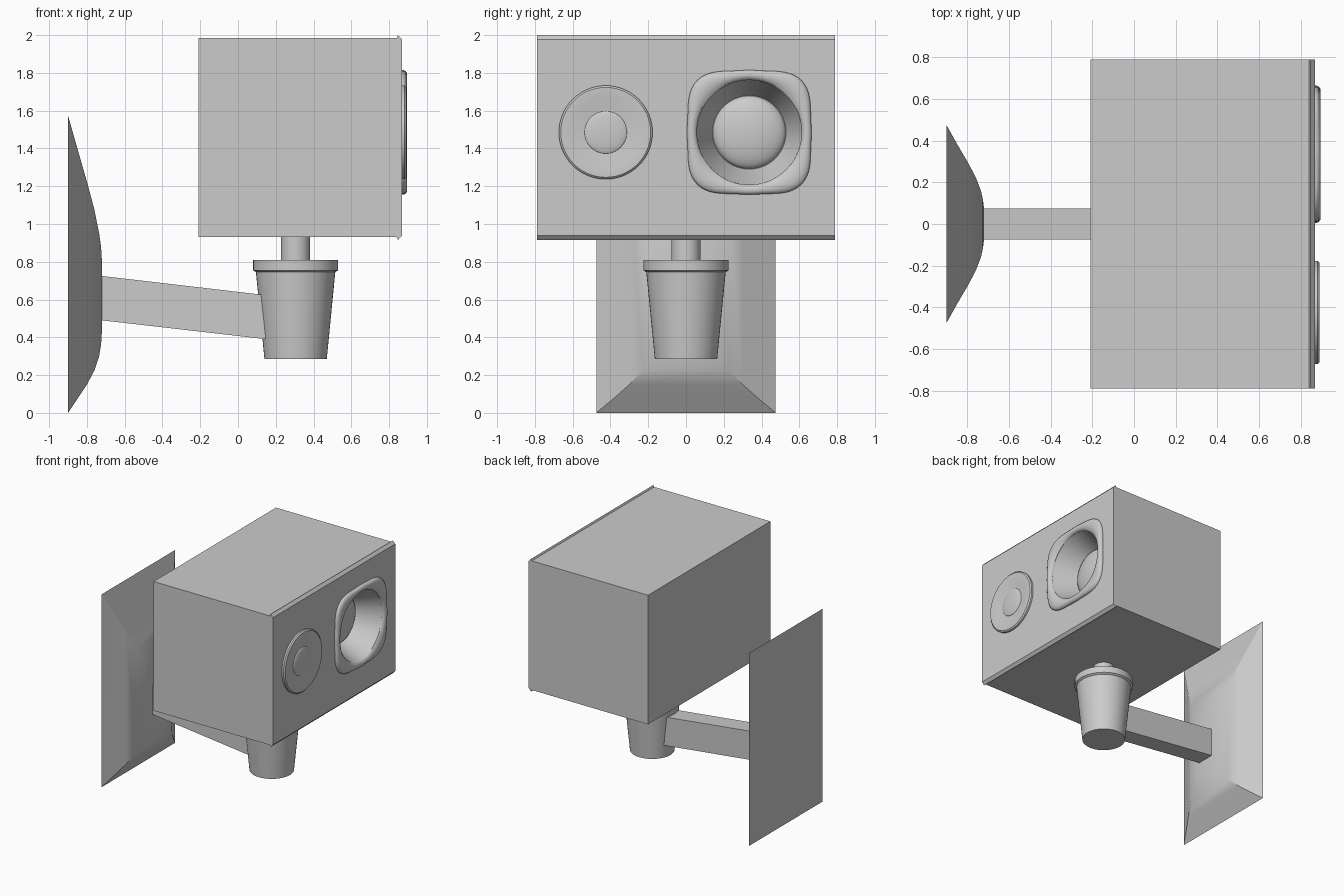
import bpy, bmesh
from math import sin, cos, pi

if "Cube" in bpy.data.objects:
    bpy.data.objects.remove(bpy.data.objects["Cube"])


def loft(name, rings, cap_start=True, cap_end=True):
    """Skin a list of equal-length point rings into one object."""
    bm = bmesh.new()
    loops = [[bm.verts.new(p) for p in ring] for ring in rings]
    n = len(loops[0])
    for a, b in zip(loops, loops[1:]):
        for i in range(n):
            j = (i + 1) % n
            bm.faces.new((a[i], a[j], b[j], b[i]))
    if cap_start:
        bm.faces.new(loops[0])
    if cap_end:
        bm.faces.new(loops[-1])
    bmesh.ops.recalc_face_normals(bm, faces=bm.faces)
    mesh = bpy.data.meshes.new(name)
    bm.to_mesh(mesh)
    bm.free()
    ob = bpy.data.objects.new(name, mesh)
    bpy.context.collection.objects.link(ob)
    return ob


def smooth(ob, angle=0.5):
    bpy.ops.object.select_all(action='DESELECT')
    bpy.context.view_layer.objects.active = ob
    ob.select_set(True)
    bpy.ops.object.shade_smooth_by_angle(angle=angle)


def ring_x(x, r, y, z, n=64):
    """Ring facing +x; r is a number or a function of the angle."""
    f = r if callable(r) else (lambda a: r)
    return [(x, y + f(a) * cos(a), z + f(a) * sin(a))
            for a in (2 * pi * i / n for i in range(n))]


def ring_z(z, r, x=0.305, n=48):
    return [(x + r * cos(2 * pi * i / n), r * sin(2 * pi * i / n), z) for i in range(n)]


def dome(x, r, h, y, z):
    """Shallow cap rings, from edge to tip."""
    return [ring_x(x + h * sin(t), r * cos(t), y, z)
            for t in (pi / 2 * k / 8 * 0.98 for k in range(9))]


# wall plate: rectangular rings (x, half width, bottom, top)
plate = [(-0.90, 0.475, 0.0, 1.575), (-0.85, 0.385, 0.075, 1.40),
         (-0.80, 0.30, 0.15, 1.225), (-0.76, 0.225, 0.225, 1.075),
         (-0.735, 0.16, 0.30, 0.95), (-0.725, 0.115, 0.36, 0.88),
         (-0.72, 0.075, 0.44, 0.80)]
smooth(loft("wall_plate", [[(x, -w, b), (x, w, b), (x, w, t), (x, -w, t)]
                           for x, w, b, t in plate]))

# sloping arm
loft("arm", [[(x, -0.075, b), (x, 0.075, b), (x, 0.075, t), (x, -0.075, t)]
             for x, b, t in ((-0.73, 0.491, 0.726), (0.22, 0.382, 0.615))])

# tapered pivot cup with rim, and the post above it
cup = [(0.285, 0.165), (0.745, 0.21), (0.755, 0.225), (0.81, 0.225)]
smooth(loft("pivot_cup", [ring_z(z, r) for z, r in cup]))
smooth(loft("post", [ring_z(0.80, 0.077), ring_z(0.94, 0.077)]))

# cabinet: side profile with a small front lip, extruded across y
side = [(-0.21, 0.93), (0.84, 0.93), (0.847, 0.915), (0.868, 0.938),
        (0.868, 1.977), (0.847, 2.0), (0.84, 1.985), (-0.21, 1.985)]
cabinet = loft("cabinet", [[(x, y, z) for x, z in side] for y in (-0.79, 0.79)])

# conical woofer recess cut into the cabinet front
WY, CZ = 0.335, 1.485
cutter = loft("woofer_cutter", [ring_x(0.68, 0.195, WY, CZ), ring_x(0.868, 0.277, WY, CZ),
                                ring_x(0.95, 0.277, WY, CZ)])
mod = cabinet.modifiers.new("recess", 'BOOLEAN')
mod.object = cutter
mod.solver = 'EXACT'
bpy.context.view_layer.objects.active = cabinet
bpy.ops.object.modifier_apply(modifier=mod.name)
bpy.data.objects.remove(cutter)
smooth(cabinet)


# rounded-square woofer rim blending to a round opening
def square(a):
    return 0.33 + 0.06 * abs(sin(2 * a)) ** 3


def blend(t):
    return lambda a: square(a) * (1 - t) + 0.277 * t


rim = [(0, 0.865), (0, 0.877), (0.1, 0.888), (0.3, 0.895), (0.6, 0.895),
       (0.85, 0.888), (1, 0.876), (1, 0.866)]
smooth(loft("woofer_rim", [ring_x(x, blend(t), WY, CZ, 96) for t, x in rim], False, False), 0.8)

# woofer dome at the bottom of the recess
smooth(loft("woofer_dome", dome(0.68, 0.193, 0.06, WY, CZ), False))

# tweeter: ring, shallow cone and dome in one turned shape
TY = -0.425
tweeter = [(0.865, 0.248), (0.882, 0.248), (0.891, 0.238), (0.891, 0.19), (0.874, 0.118)]
smooth(loft("tweeter", [ring_x(x, r, TY, CZ) for x, r in tweeter]
            + dome(0.874, 0.112, 0.016, TY, CZ), False))
